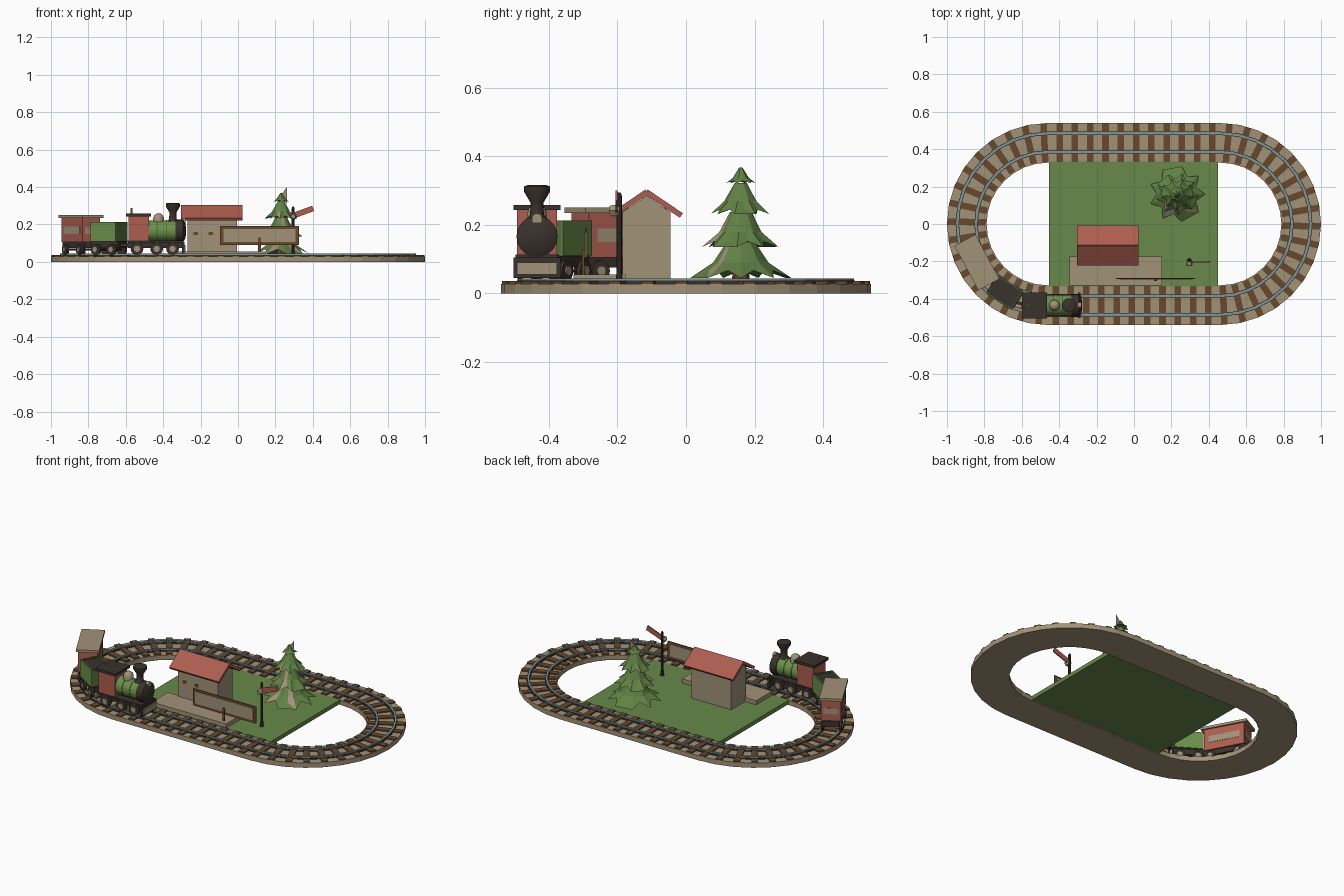
import bpy, bmesh, math
from mathutils import Matrix, Vector

if "Cube" in bpy.data.objects:
    bpy.data.objects.remove(bpy.data.objects["Cube"])


def material(name, *rgb):
    m = bpy.data.materials.new(name)
    m.use_nodes = True
    m.diffuse_color = (*rgb, 1)
    m.node_tree.nodes["Principled BSDF"].inputs["Base Color"].default_value = (*rgb, 1)
    return m


TAN = material("tan", .36, .29, .19)
BROWN = material("brown", .14, .065, .025)
STEEL = material("steel", .21, .31, .33)
GRASS = material("grass green", .14, .25, .07)
PINE = material("pine green", .12, .22, .06)
PAINT = material("engine green", .15, .28, .07)
DEEP = material("tender green", .09, .17, .04)
RED = material("red", .42, .11, .08)
BLACK = material("black iron", .042, .032, .026)

frame = Matrix()          # placement of whatever is being built


def finish(name, bm, *mats, smooth=False):
    bmesh.ops.recalc_face_normals(bm, faces=bm.faces)
    me = bpy.data.meshes.new(name)
    bm.to_mesh(me)
    bm.free()
    for m in mats:
        me.materials.append(m)
    ob = bpy.data.objects.new(name, me)
    ob.matrix_world = frame
    bpy.context.collection.objects.link(ob)
    if smooth:
        bpy.ops.object.select_all(action='DESELECT')
        ob.select_set(True)
        bpy.context.view_layer.objects.active = ob
        bpy.ops.object.shade_smooth_by_angle(angle=math.radians(40))
    return ob


def box(name, mat, x, y, z, tilt=None):
    """Box from (low, high) pairs, optionally turned about its centre."""
    bm = bmesh.new()
    lo, hi = zip(x, y, z)
    size = Vector(hi) - Vector(lo)
    mid = (Vector(hi) + Vector(lo)) / 2
    turn = tilt or Matrix()
    bmesh.ops.create_cube(bm, size=1, matrix=Matrix.Translation(mid) @ turn @ Matrix.Diagonal((*size, 1)))
    return finish(name, bm, mat)


def lathe(name, mat, origin, profile, axis='Z', n=16):
    """Revolve (radius, height) pairs about an axis through origin."""
    bm = bmesh.new()
    rings = [[bm.verts.new((r * math.cos(k * math.tau / n), r * math.sin(k * math.tau / n), h))
              for k in range(n)] for r, h in profile]
    for a, b in zip(rings, rings[1:]):
        for k in range(n):
            j = (k + 1) % n
            bm.faces.new((a[k], a[j], b[j], b[k]))
    bm.faces.new(rings[0])
    bm.faces.new(rings[-1])
    turn = {'Z': Matrix(), 'X': Matrix.Rotation(math.pi / 2, 4, 'Y'),
            'Y': Matrix.Rotation(-math.pi / 2, 4, 'X')}[axis]
    bm.transform(Matrix.Translation(origin) @ turn)
    return finish(name, bm, mat, smooth=True)


# Oval track bed and rails
HALF, RADIUS = .46, .435


def oval(name, mat, r0, r1, z0, z1, seg=16):
    bm = bmesh.new()
    loops = []
    for side, start in ((1, -math.pi / 2), (-1, math.pi / 2)):
        for k in range(seg + 1):
            a = start + math.pi * k / seg
            loops.append([bm.verts.new((side * HALF + r * math.cos(a), r * math.sin(a), z))
                          for r, z in ((r0, z0), (r1, z0), (r1, z1), (r0, z1))])
    for a, b in zip(loops, loops[1:] + loops[:1]):
        for k in range(4):
            j = (k + 1) % 4
            bm.faces.new((a[k], a[j], b[j], b[k]))
    return finish(name, bm, mat)


oval("track_bed", TAN, .328, .54, 0, .028)
for label, r in (("inner", .385), ("outer", .485)):
    oval(label + "_rail_foot", BLACK, r - .009, r + .009, .028, .037)
    oval(label + "_rail", STEEL, r - .006, r + .006, .034, .044)


def on_track(s):
    """Position and outward angle at distance s along the oval's centre line."""
    straight, arc = 2 * HALF, math.pi * RADIUS
    s %= 2 * (straight + arc)
    flip = s >= straight + arc
    s -= (straight + arc) * flip
    if s < straight:
        x, y, a = -HALF + s, -RADIUS, -math.pi / 2
    else:
        a = (s - straight) / RADIUS - math.pi / 2
        x, y = HALF + RADIUS * math.cos(a), RADIUS * math.sin(a)
    return (-x, -y, a + math.pi) if flip else (x, y, a)


# Sleepers
bm = bmesh.new()
COUNT = 56
total = 4 * HALF + math.tau * RADIUS
for k in range(COUNT):
    x, y, a = on_track((k + .5) * total / COUNT)
    bmesh.ops.create_cube(bm, size=1, matrix=Matrix.Translation((x, y, .031)) @ Matrix.Rotation(a, 4, 'Z')
                          @ Matrix.Diagonal((.205, .035, .009, 1)))
finish("sleepers", bm, BROWN)

# Lawn, platform and station
box("lawn", GRASS, (-.455, .45), (-.333, .333), (.006, .03))
box("platform", TAN, (-.345, .15), (-.328, -.175), (.028, .055))
bm = bmesh.new()
gable = [(-.185, .03), (-.045, .03), (-.045, .237), (-.115, .285), (-.185, .237)]
end = bm.faces.new([bm.verts.new((-.27, y, z)) for y, z in gable])
side = bmesh.ops.extrude_face_region(bm, geom=[end])
bmesh.ops.translate(bm, vec=(.265, 0, 0), verts=[v for v in side["geom"] if isinstance(v, bmesh.types.BMVert)])
finish("station_walls", bm, TAN)
for label, s in (("front", -1), ("back", 1)):
    slope = Matrix.Rotation(-s * math.radians(34), 4, 'X')
    mid = -.115 + s * .05
    box(label + "_roof", RED, (-.305, .025), (mid - .062, mid + .062), (.254, .27), slope)
for x in (-.225, -.145):
    box("wall_lamp", BROWN, (x - .012, x + .012), (-.188, -.184), (.143, .16))

# Platform sign
box("sign_frame", BROWN, (-.095, .325), (-.294, -.29), (.09, .192))
for y in (-.296, -.29):
    box("sign_panel", TAN, (-.078, .308), (y, y + .002), (.105, .177))
box("sign_post", BROWN, (.108, .122), (-.304, -.296), (.05, .13))

# Semaphore signal
lathe("signal_post", BLACK, (.295, -.195, 0), [(.012, .028), (.008, .06), (.008, .285), (.004, .295)], n=8)
box("signal_arm", RED, (.295, .405), (-.206, -.2), (.252, .282), Matrix.Rotation(math.radians(-20), 4, 'Y'))
lathe("signal_lamp", TAN, (.295, -.225, .242), [(.012, 0), (.018, .008), (.018, .022), (.012, .03)], 'Y', 6)

# Fir tree with ragged skirts
frame = Matrix.Translation((.23, .16, 0))
lathe("trunk", BROWN, (0, 0, 0), [(.027, .025), (.02, .11)], n=8)
tiers = [(.15, .045, .15, .055), (.115, .135, .238, .042), (.088, .232, .322, .024), (.044, .322, .368, .006)]
for t, (r, low, high, top) in enumerate(tiers):
    bm = bmesh.new()
    n = 18 if t < 3 else 12
    rings = []
    for radius, z, notch, lift in ((r, low, .72, .022), (r * .55, low * .5 + high * .5 - .008, .93, 0),
                                   (top * .75, high, 1, 0)):
        rings.append([bm.verts.new((radius * (notch if k % 2 else 1) * math.cos(k * math.tau / n + t * .6),
                                    radius * (notch if k % 2 else 1) * math.sin(k * math.tau / n + t * .6),
                                    z + (lift * r / .15 if k % 2 else 0))) for k in range(n)])
    for a, b in zip(rings, rings[1:]):
        for k in range(n):
            j = (k + 1) % n
            bm.faces.new((a[k], a[j], b[j], b[k]))
    bm.faces.new(rings[-1])
    bm.faces.new(rings[0])
    bmesh.ops.triangulate(bm, faces=[f for f in bm.faces if len(f.verts) > 4])
    bm.normal_update()
    for k, f in enumerate(bm.faces):      # pale patches on the front of the tree
        c = f.calc_center_median()
        f.material_index = int(c.y < -.4 * c.length_squared ** .5 * .5 and c.xy.length > .02 and k % 3 == 0)
    finish("branches_%d" % (t + 1), bm, PINE, TAN)
bm = bmesh.new()
bm.faces.new([bm.verts.new((x, 0, z)) for x, z in ((-.01, .345), (.032, .4), (.032, .31))])
finish("top_twig", bm, TAN)


# Rolling stock
def wheels(xs, r):
    for x in xs:
        for s in (-1, 1):
            y = s * .05
            lathe("wheel", BLACK, (x, y - .007, r + .036), [(r, 0), (r, .014)], 'Y', 14)
            lathe("wheel_hub", TAN, (x, y + s * .009 - .003, r + .036), [(r * .5, 0), (r * .5, .006)], 'Y', 10)
        lathe("axle", BLACK, (x, -.05, r + .036), [(.005, 0), (.005, .1)], 'Y', 6)


def at(x, y, degrees):
    return Matrix.Translation((x, y, 0)) @ Matrix.Rotation(math.radians(degrees), 4, 'Z')


# Locomotive
frame = at(-.435, -RADIUS, 0)
box("engine_frame", BLACK, (-.155, .14), (-.04, .04), (.075, .112))
box("running_board", BLACK, (-.155, .14), (-.062, .062), (.104, .113))
box("buffer_beam", BLACK, (.135, .148), (-.068, .068), (.045, .105))
box("buffer_plate", TAN, (.148, .155), (-.058, .058), (.055, .09))
lathe("boiler", PAINT, (-.05, 0, .166), [(.055, 0), (.055, .165)], 'X', 20)
lathe("smokebox", BLACK, (.1, 0, .166), [(.06, 0), (.06, .042), (.04, .054), (.008, .058)], 'X', 20)
for x in (0, .05):
    lathe("boiler_band", DEEP, (x, 0, .166), [(.057, 0), (.057, .006)], 'X', 20)
lathe("chimney", BLACK, (.087, 0, 0), [(.03, .215), (.02, .23), (.019, .265), (.038, .297), (.038, .312), (.026, .316)])
lathe("steam_dome", TAN, (.01, 0, 0), [(.029, .21), (.029, .232), (.024, .248), (.013, .257), (.003, .26)])
lathe("headlamp", TAN, (.135, 0, .218), [(.016, 0), (.016, .018)], 'X', 10)
box("cab", RED, (-.15, -.04), (-.058, .058), (.108, .245))
box("cab_roof", BLACK, (-.163, -.03), (-.069, .069), (.243, .258))
lathe("whistle", TAN, (-.135, 0, 0), [(.006, .255), (.006, .288)], n=8)
wheels((-.105, 0, .085), .034)

# Tender
frame = at(-.69, -.367, -32)
box("tender_frame", BLACK, (-.085, .085), (-.045, .045), (.075, .112))
box("tender_body", DEEP, (-.078, .078), (-.056, .056), (.108, .2))
for s in (-1, 1):
    box("tender_side", PAINT, (-.08, .08), sorted((s * .054, s * .06)), (.11, .212))
    box("tender_end", DEEP, sorted((s * .074, s * .08)), (-.056, .056), (.11, .212))
box("coal", BLACK, (-.072, .072), (-.052, .052), (.19, .206))
wheels((-.05, .05), .03)

# Passenger carriage
frame = at(-.84, -.205, -61.7)
box("carriage_frame", BLACK, (-.125, .125), (-.045, .045), (.075, .11))
box("carriage_body", RED, (-.118, .118), (-.054, .054), (.105, .237))
for s in (-1, 1):
    box("window_band", TAN, (-.09, .09), sorted((s * .053, s * .056)), (.15, .19))
    box("end_band", TAN, sorted((s * .117, s * .12)), (-.04, .04), (.15, .185))
box("carriage_roof", TAN, (-.135, .135), (-.064, .064), (.235, .25))
wheels((-.08, .08), .03)

# Couplings between the vehicles
for x, y, turn in ((-.605, -.425, -14), (-.768, -.304, -46)):
    frame = at(x, y, turn)
    box("coupling", BLACK, (-.03, .03), (-.008, .008), (.083, .097))
